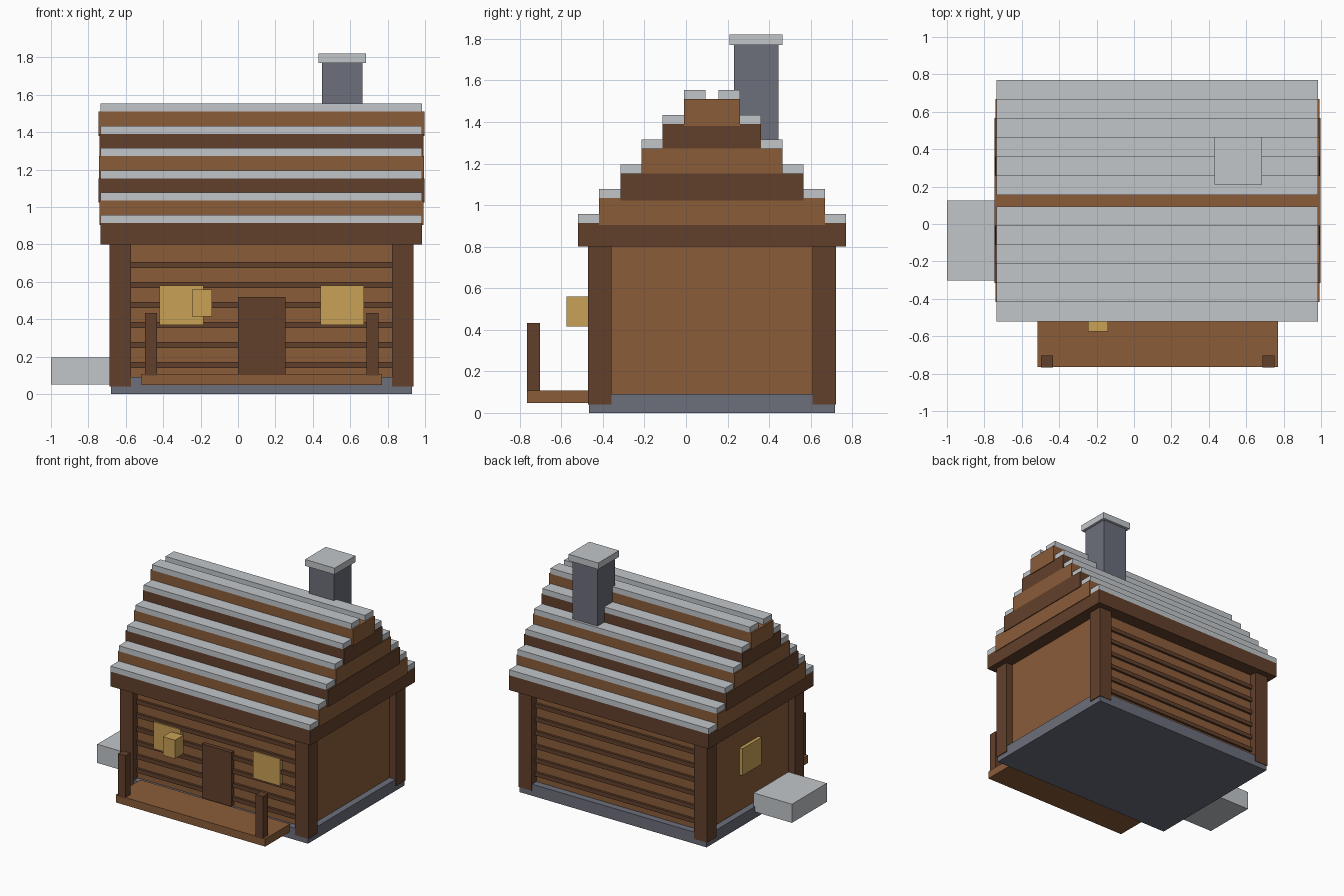
import bpy
import bmesh

cube = bpy.data.objects.get("Cube")
if cube:
    bpy.data.objects.remove(cube, do_unlink=True)


def linear(c):
    c /= 255
    return c / 12.92 if c <= 0.04045 else ((c + 0.055) / 1.055) ** 2.4


def material(name, r, g, b):
    mat = bpy.data.materials.new(name)
    mat.use_nodes = True
    colour = (linear(r), linear(g), linear(b), 1)
    mat.diffuse_color = colour
    bsdf = next(n for n in mat.node_tree.nodes if n.type == 'BSDF_PRINCIPLED')
    bsdf.inputs["Base Color"].default_value = colour
    bsdf.inputs["Roughness"].default_value = 0.9
    return mat


light_wood = material("light wood", 139, 92, 57)
dark_wood = material("dark wood", 98, 64, 43)
stone = material("grey stone", 108, 110, 123)
snow = material("snow", 194, 198, 202)
glow = material("warm yellow glass", 201, 161, 86)


def box(name, mat, x, y, z):
    """Box spanning the given (low, high) ranges."""
    bm = bmesh.new()
    bmesh.ops.create_cube(bm, size=1)
    for v in bm.verts:
        v.co = [r[0] if c < 0 else r[1] for c, r in zip(v.co, (x, y, z))]
    mesh = bpy.data.meshes.new(name)
    bm.to_mesh(mesh)
    bm.free()
    mesh.materials.append(mat)
    obj = bpy.data.objects.new(name, mesh)
    bpy.context.collection.objects.link(obj)
    return obj


def around(centre, half):
    return centre - half, centre + half


# House body, centred on MID in both x and y
MID = 0.125
HALF_X, HALF_Y = 0.755, 0.54
box("foundation", stone, around(MID, 0.805), around(MID, 0.593), (0, 0.09))
box("walls", light_wood, around(MID, HALF_X), around(MID, HALF_Y), (0.08, 0.81))

# Corner posts
for sx, side in ((-1, "right"), (1, "left")):
    for sy, end in ((-1, "front"), (1, "back")):
        box(f"{end}_{side}_post", dark_wood, around(MID + sx * HALF_X, 0.057),
            around(MID + sy * HALF_Y, 0.057), (0.04, 0.81))

# Dark seams between the logs on front and back
for i in range(6):
    for sy, end in ((-1, "front"), (1, "back")):
        box(f"{end}_log_seam_{i}", dark_wood, around(MID, 0.72),
            around(MID + sy * HALF_Y, 0.018), around(0.155 + i * 0.107, 0.016))

# Door, windows and lantern
FRONT = MID - HALF_Y
box("door", dark_wood, (0, 0.255), (FRONT - 0.03, FRONT + 0.02), (0.1, 0.52))
WINDOW_Z = (0.37, 0.58)
for x in (-0.302, 0.557):
    box("front_window", glow, around(x, 0.117), (FRONT - 0.028, FRONT + 0.02), WINDOW_Z)
box("side_window", glow, around(MID - HALF_X, 0.026), around(MID, 0.117), WINDOW_Z)
box("lantern", glow, (-0.245, -0.14), (-0.575, -0.472), (0.415, 0.56))

# Porch
box("porch_floor", light_wood, (-0.517, 0.77), (-0.765, -0.46), (0.048, 0.108))
for x in (-0.465, 0.72):
    box("porch_post", dark_wood, around(x, 0.032), (-0.766, -0.703), (0.1, 0.433))

# Stepped roof: each layer is narrower and carries a snow strip on both edges
overhang = (0.86, 0.866, 0.872, 0.869, 0.866, 0.872)
for i, half_x in enumerate(overhang):
    half_y = 0.645 - i * 0.102
    top = 0.915 + i * 0.119
    box(f"roof_layer_{i}", light_wood if i % 2 else dark_wood,
        around(MID, half_x), around(MID, half_y), (top - (0.13 if i else 0.115), top))
    for s in (-1, 1):
        edges = sorted((MID + s * half_y, MID + s * (half_y - 0.104)))
        box(f"snow_strip_{i}", snow, around(MID, 0.859), edges, (top, top + 0.043))

# Chimney
box("chimney", stone, (0.45, 0.665), (0.232, 0.445), (1.1, 1.77))
box("chimney_snow_cap", snow, (0.43, 0.685), (0.21, 0.465), (1.77, 1.82))

# Snow drift beside the house
box("snow_drift", snow, (-1, -0.67), (-0.303, 0.125), (0.05, 0.195))
